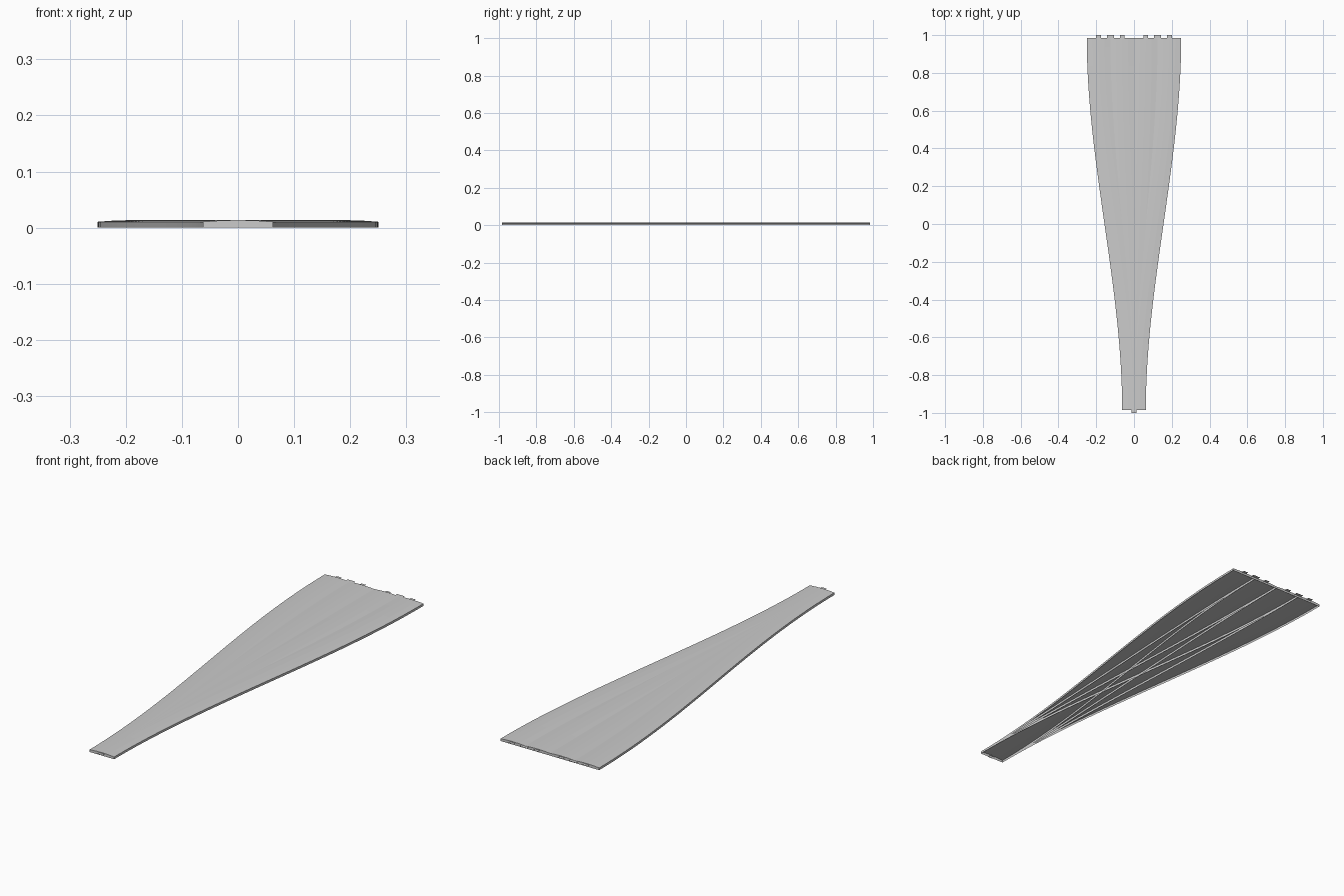
import bpy, bmesh

if "Cube" in bpy.data.objects:
    bpy.data.objects.remove(bpy.data.objects["Cube"])

HALF = 0.0625      # half width of one road
Y_END = 0.985      # road ends, tabs reach y = 1
EDGE_Z, CROWN_Z = 0.0105, 0.0135
STEPS = 40


def make_object(name, bm):
    mesh = bpy.data.meshes.new(name)
    bm.to_mesh(mesh)
    bm.free()
    obj = bpy.data.objects.new(name, mesh)
    bpy.context.collection.objects.link(obj)
    return obj


def crown(u):
    return EDGE_Z + (CROWN_Z - EDGE_Z) * (1 - u * u)


# Crowned cross-section, open at the bottom
profile = [(-HALF, 0)] + [(HALF * u, crown(u)) for u in (-1, -0.5, 0, 0.5, 1)] + [(HALF, 0)]


def road(name, end_x):
    """Hollow road that sweeps sideways from x = 0 to end_x."""
    bm = bmesh.new()
    rows = []
    for i in range(STEPS + 1):
        t = i / STEPS
        cx = end_x * t * t * (3 - 2 * t)
        y = -Y_END + 2 * Y_END * t
        rows.append([bm.verts.new((cx + x, y, z)) for x, z in profile])
    for a, b in zip(rows, rows[1:]):
        for j in range(len(profile) - 1):
            bm.faces.new((a[j], a[j + 1], b[j + 1], b[j]))
    # end walls
    bm.faces.new(rows[0])
    bm.faces.new(rows[-1])
    bmesh.ops.recalc_face_normals(bm, faces=bm.faces)
    top = max(bm.faces, key=lambda f: abs(f.normal.z))
    if top.normal.z < 0:
        bmesh.ops.reverse_faces(bm, faces=bm.faces)
    return make_object(name, bm)


def tab(name, x, width, side):
    """Thin joining tab at a road end."""
    bm = bmesh.new()
    y0, y1 = sorted((side * (Y_END - 0.01), side))
    z = EDGE_Z - 0.0005
    pts = [(x - width / 2, y0), (x + width / 2, y0), (x + width / 2, y1), (x - width / 2, y1)]
    bm.faces.new([bm.verts.new((px, py, z)) for px, py in pts])
    return make_object(name, bm)


# Four roads fanning out from one
for name, x in (("outer_road", 0.1875), ("inner_road", 0.0625)):
    for label, s in (("left", -1), ("right", 1)):
        road(f"{name}_{label}", s * x)

# Tabs at the wide end and the narrow end
for label, s in (("left", -1), ("right", 1)):
    for name, x, w in (("inner_tab", 0.0625, 0.024), ("middle_tab", 0.125, 0.038), ("outer_tab", 0.1875, 0.025)):
        tab(f"{name}_{label}", s * x, w, 1)
tab("narrow_end_tab", 0, 0.026, -1)
